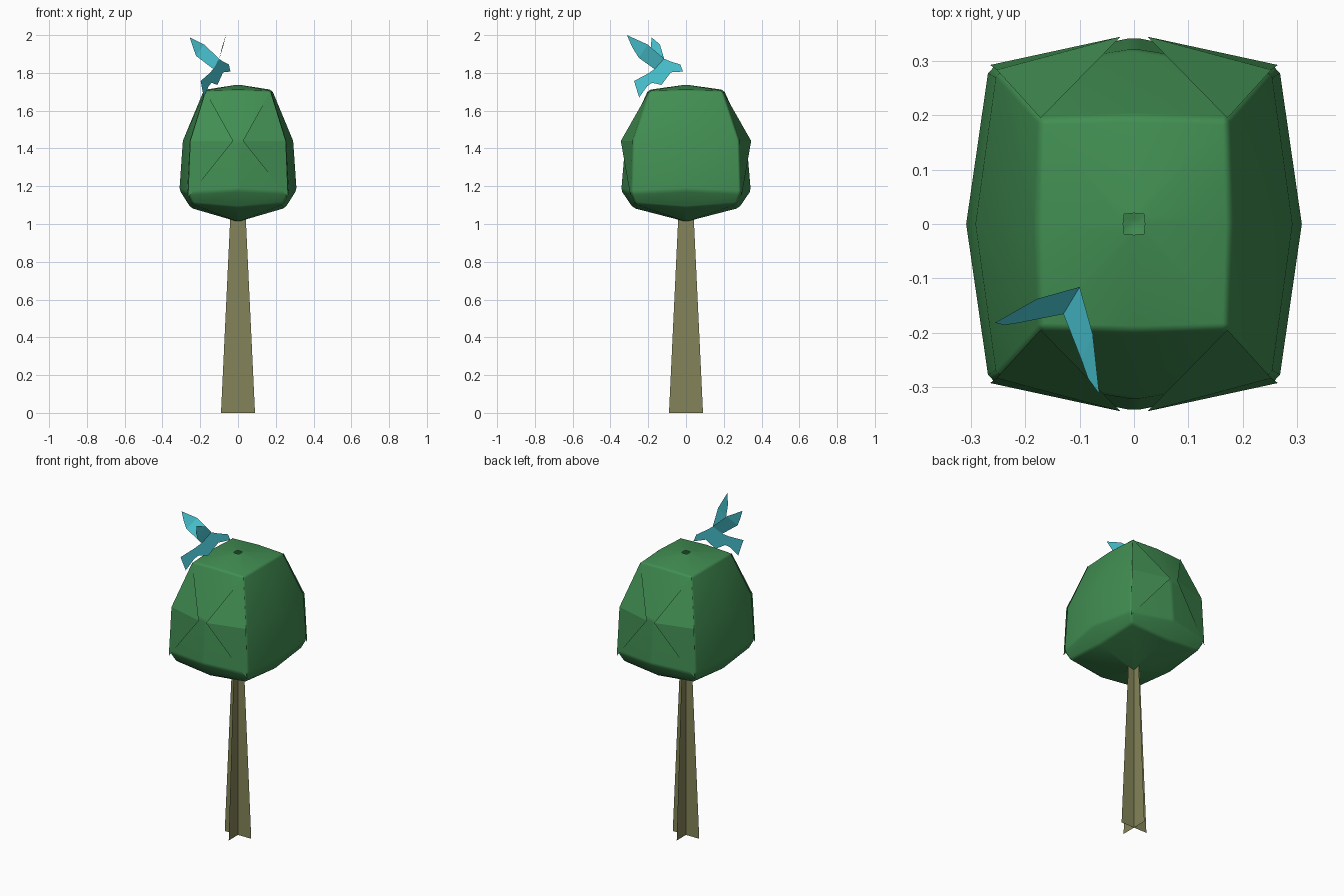
import bpy
import math

if "Cube" in bpy.data.objects:
    bpy.data.objects.remove(bpy.data.objects["Cube"])


def make(name, verts, faces, color, smooth=False):
    mesh = bpy.data.meshes.new(name)
    mesh.from_pydata(verts, [], faces)
    mesh.update()
    obj = bpy.data.objects.new(name, mesh)
    bpy.context.collection.objects.link(obj)
    mat = bpy.data.materials.get(color[0]) or bpy.data.materials.new(color[0])
    mat.diffuse_color = (*color[1], 1)
    mat.use_nodes = True
    mat.node_tree.nodes["Principled BSDF"].inputs["Base Color"].default_value = mat.diffuse_color
    mesh.materials.append(mat)
    mesh.shade_smooth() if smooth else mesh.shade_flat()
    return obj


BARK = ("bark", (0.23, 0.23, 0.10))
LEAF = ("leaf", (0.053, 0.27, 0.084))
TEAL = ("feather", (0.078, 0.66, 0.76))

# Trunk: two crossed tapering planes
b, t, h = 0.09, 0.037, 1.12
make("trunk",
     [(-b, 0, 0), (b, 0, 0), (t, 0, h), (-t, 0, h),
      (0, -b, 0), (0, b, 0), (0, t, h), (0, -t, h)],
     [(0, 1, 2, 3), (4, 5, 6, 7)], BARK)

# Crown: stacked eight-point rings, each (side z, corner z, side x, side y, corner x, corner y)
rings = [
    (1.015, 1.015, 0.01, 0.01, 0.01, 0.01),
    (1.085, 1.105, 0.25, 0.28, 0.24, 0.268),
    (1.18, 1.165, 0.31, 0.345, 0.268, 0.29),
    (1.44, 1.44, 0.292, 0.322, 0.253, 0.282),
    (1.71, 1.705, 0.18, 0.20, 0.174, 0.195),
    (1.735, 1.735, 0.02, 0.02, 0.018, 0.018),
]
signs = [(1, 0), (1, 1), (0, 1), (-1, 1), (-1, 0), (-1, -1), (0, -1), (1, -1)]
verts, faces = [], []
for zm, zc, mx, my, cx, cy in rings:
    for sx, sy in signs:
        corner = sx and sy
        verts.append((sx * (cx if corner else mx), sy * (cy if corner else my),
                      zc if corner else zm))
for r in range(len(rings) - 1):
    for i in range(8):
        j = (i + 1) % 8
        faces.append((r * 8 + i, r * 8 + j, r * 8 + 8 + j, r * 8 + 8 + i))
faces.append(tuple(reversed(range(8))))
crown = make("crown", verts, faces, LEAF, smooth=True)

# Narrow soft edges between the crown's broad facets
bevel = crown.modifiers.new("soft_edges", "BEVEL")
bevel.width = 0.012
bevel.segments = 1
bevel.limit_method = "ANGLE"
bevel.angle_limit = math.radians(18)
bevel.use_clamp_overlap = False
crown.modifiers.new("facet_normals", "WEIGHTED_NORMAL")

# Leaf flaps: side panels folding over the front and back to a near-central tip
for name, sx, sy in (("front_left", -1, -1), ("front_right", 1, -1),
                     ("back_left", -1, 1), ("back_right", 1, 1)):
    pts = [(0.265, 0.293, 1.14), (0.025, 0.345, 1.44),
           (0.253, 0.284, 1.44), (0.172, 0.195, 1.703)]
    tris = [(0, 1, 2), (2, 1, 3)]
    if sx * sy < 0:
        tris = [f[::-1] for f in tris]
    make("leaf_flap_" + name, [(sx * x, sy * y, z) for x, y, z in pts], tris, LEAF)

# Bird body: flat upright outline (y, z) on a slanted vertical plane
outline = [(-0.016, 1.807), (-0.03, 1.844), (-0.085, 1.862), (-0.116, 1.875),
           (-0.166, 1.82), (-0.20, 1.797), (-0.275, 1.757), (-0.248, 1.67),
           (-0.205, 1.73), (-0.18, 1.748), (-0.13, 1.736), (-0.08, 1.803)]
make("bird_body", [(-0.03 + 0.61 * y, y, z) for y, z in outline],
     [tuple(range(len(outline)))], TEAL)

# Bird wings: folded sheets sharing the hinge on the back
hinge = [(-0.10, -0.116, 1.875), (-0.13, -0.166, 1.82)]
wings = {
    "bird_wing_left": [(-0.222, -0.184, 1.89), (-0.24, -0.186, 1.94),
                       (-0.256, -0.182, 1.988), (-0.179, -0.138, 1.95)],
    "bird_wing_right": [(-0.097, -0.25, 1.88), (-0.085, -0.284, 1.935),
                        (-0.064, -0.313, 2.0), (-0.076, -0.203, 1.95)],
}
for name, pts in wings.items():
    make(name, hinge + pts, [(0, 1, 2, 5), (5, 2, 3, 4)], TEAL)
